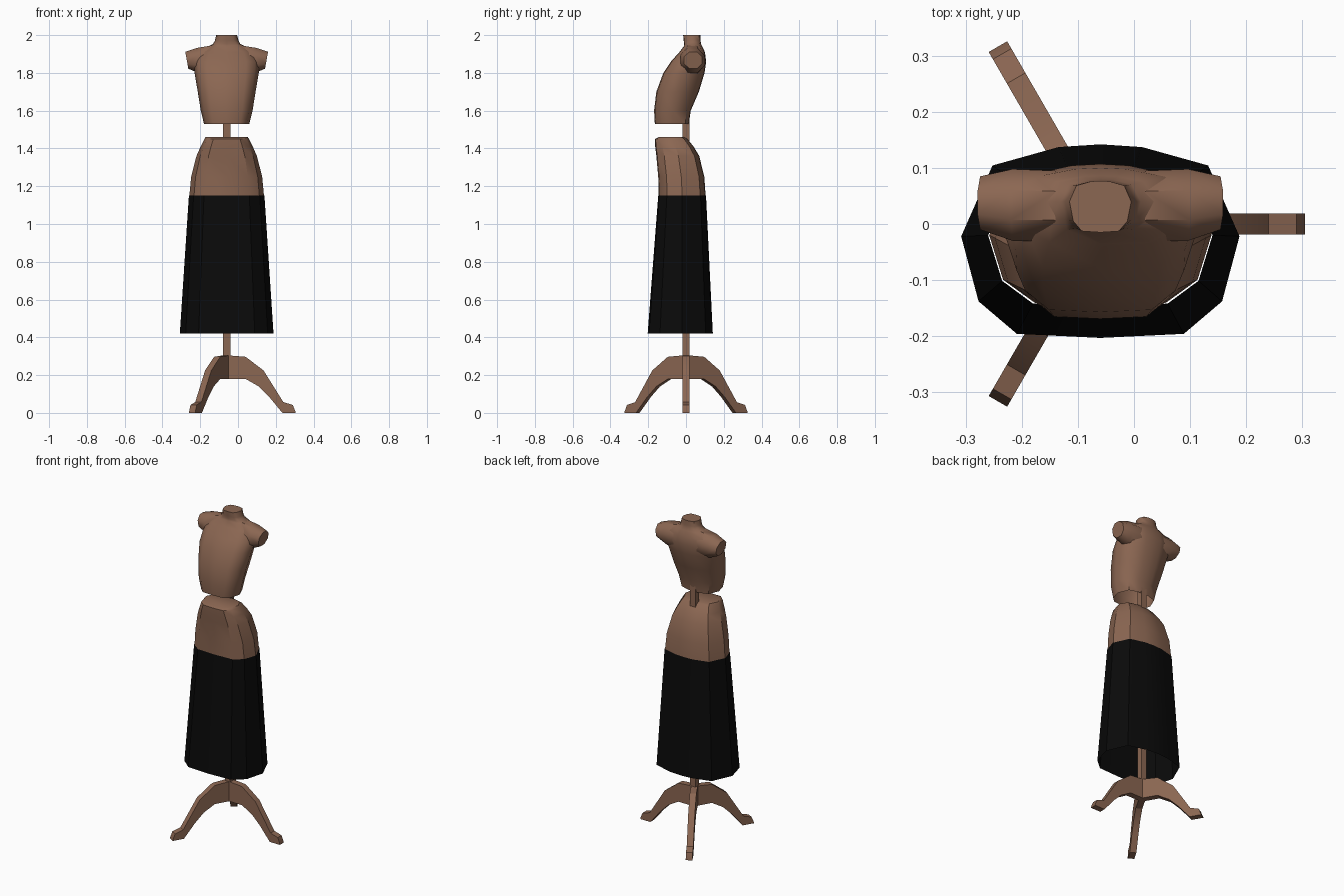
import bpy
import bmesh
import math
from mathutils import Matrix, Vector

if "Cube" in bpy.data.objects:
    bpy.data.objects.remove(bpy.data.objects["Cube"], do_unlink=True)

AXIS_X = -0.06  # the stand sits off centre because of its three-way foot


def material(name, color):
    mat = bpy.data.materials.new(name)
    mat.use_nodes = True
    mat.diffuse_color = color
    bsdf = next(n for n in mat.node_tree.nodes if n.type == "BSDF_PRINCIPLED")
    bsdf.inputs["Base Color"].default_value = color
    bsdf.inputs["Roughness"].default_value = 0.8
    return mat


brown = material("warm brown", (0.26, 0.135, 0.085, 1))
black = material("black cloth", (0.003, 0.003, 0.003, 1))


def finish(name, bm, mat, angle=35):
    bmesh.ops.recalc_face_normals(bm, faces=bm.faces[:])
    mesh = bpy.data.meshes.new(name)
    bm.to_mesh(mesh)
    bm.free()
    mesh.materials.append(mat)
    obj = bpy.data.objects.new(name, mesh)
    bpy.context.collection.objects.link(obj)
    obj.location.x = AXIS_X
    bpy.ops.object.select_all(action="DESELECT")
    obj.select_set(True)
    bpy.context.view_layer.objects.active = obj
    bpy.ops.object.shade_smooth_by_angle(angle=math.radians(angle))
    return obj


def loft(name, rings, mat, cap_end=False, angle=35):
    """Skin a list of point rings, optionally closing the last one."""
    bm = bmesh.new()
    loops = [[bm.verts.new(p) for p in ring] for ring in rings]
    for a, b in zip(loops, loops[1:]):
        for i in range(len(a)):
            j = (i + 1) % len(a)
            bm.faces.new((a[i], a[j], b[j], b[i]))
    if cap_end:
        bm.faces.new(loops[-1])
    return finish(name, bm, mat, angle)


# Body outline: wide flat front, gently curved back
right_half = [(0, 1), (0.3, 0.97), (0.775, 0.77), (1, 0), (0.875, -0.64), (0.6, -0.96), (0, -1)]
OUTLINE = right_half + [(-x, y) for x, y in right_half[-2:0:-1]]


def body_ring(z, half, front, mid, back):
    return [(x * half, mid + y * ((back - mid) if y > 0 else (mid - front)), z)
            for x, y in OUTLINE]


# Skirt, an open flared tube
loft("skirt", [body_ring(0.42, 0.248, -0.203, -0.022, 0.142),
               body_ring(1.15, 0.2, -0.147, -0.02, 0.106)], black)

# Hips, closed at the waist
loft("hips", [body_ring(*r) for r in (
    (1.145, 0.198, -0.144, -0.02, 0.104),
    (1.25, 0.188, -0.147, -0.025, 0.097),
    (1.36, 0.16, -0.157, -0.04, 0.07),
    (1.41, 0.138, -0.163, -0.055, 0.04),
    (1.45, 0.118, -0.165, -0.07, 0.008),
    (1.46, 0.112, -0.145, -0.07, -0.01))], brown, cap_end=True)

# Torso and neck, open at the waist
loft("torso", [body_ring(*r) for r in (
    (1.53, 0.12, -0.165, -0.07, 0.015),
    (1.6, 0.137, -0.169, -0.07, 0.025),
    (1.7, 0.153, -0.157, -0.05, 0.068),
    (1.8, 0.17, -0.12, -0.02, 0.098),
    (1.86, 0.172, -0.08, 0.015, 0.107),
    (1.91, 0.15, -0.035, 0.03, 0.1),
    (1.94, 0.1, -0.012, 0.04, 0.086),
    (1.953, 0.072, -0.01, 0.04, 0.08),
    (1.97, 0.063, -0.012, 0.04, 0.077),
    (2.0, 0.055, -0.015, 0.04, 0.077))], brown, cap_end=True, angle=50)


# Shoulder stubs, cut off flat at the arm
def shoulder_ring(side, x, y0, y1, z0, z1, lean):
    points = []
    for i in range(8):
        a = math.pi / 8 + i * math.pi / 4
        u, v = [max(-1, min(1, 1.08 * t)) for t in (math.cos(a), math.sin(a))]
        points.append((side * (x + lean * v), (y0 + y1) / 2 + u * (y1 - y0) / 2,
                       (z0 + z1) / 2 + v * (z1 - z0) / 2))
    return points


for side, label in ((1, "left"), (-1, "right")):
    loft(label + "_shoulder", [shoulder_ring(side, *r) for r in (
        (0.08, -0.03, 0.095, 1.79, 1.945, 0),
        (0.155, -0.03, 0.098, 1.8, 1.932, 0.004),
        (0.211, -0.01, 0.085, 1.822, 1.912, 0.008))], brown, cap_end=True, angle=45)

# Square pole up through the body
bm = bmesh.new()
bmesh.ops.create_cube(bm, size=1, matrix=Matrix.Translation((0, 0, 0.92))
                      @ Matrix.Diagonal((0.038, 0.038, 1.45, 1)))
finish("pole", bm, brown)

# Three curved feet cut from flat board
LEG = [(0, 0.305), (0.1, 0.297), (0.195, 0.225), (0.3, 0.057), (0.35, 0.042), (0.365, 0.005),
       (0.365, 0), (0.295, 0), (0.225, 0.085), (0.17, 0.14), (0.1, 0.18), (0, 0.18)]
for n, label in enumerate(("left", "back", "front")):
    bm = bmesh.new()
    face = bm.faces.new([bm.verts.new((r, -0.019, z)) for r, z in LEG])
    grown = bmesh.ops.extrude_face_region(bm, geom=[face], use_keep_orig=True)
    moved = [g for g in grown["geom"] if isinstance(g, bmesh.types.BMVert)]
    bmesh.ops.translate(bm, verts=moved, vec=Vector((0, 0.038, 0)))
    leg = finish(label + "_leg", bm, brown, 25)
    leg.rotation_euler.z = n * math.tau / 3
